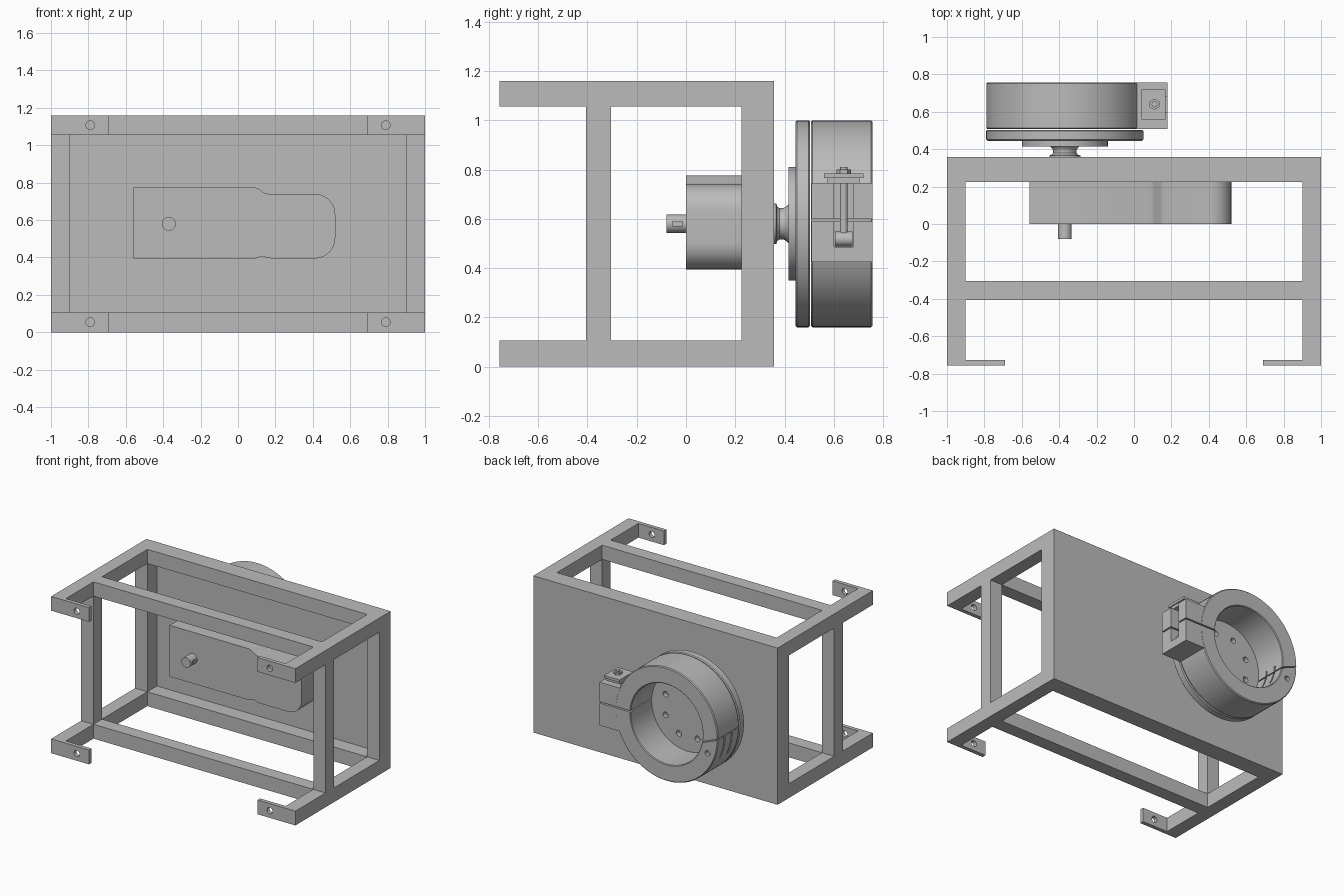
import bpy, bmesh, math
from mathutils import Matrix, Vector

cube = bpy.data.objects.get("Cube")
if cube:
    bpy.data.objects.remove(cube, do_unlink=True)

grey = bpy.data.materials.new("plain grey")
grey.use_nodes = True
GREY = (0.5, 0.5, 0.5, 1)
grey.diffuse_color = GREY
grey.node_tree.nodes["Principled BSDF"].inputs["Base Color"].default_value = GREY

AX, AZ = -0.37, 0.58          # drive axis, running along y
BACK = 0.357                  # rear face of the frame


def finish(name, bm):
    bmesh.ops.recalc_face_normals(bm, faces=bm.faces)
    mesh = bpy.data.meshes.new(name)
    bm.to_mesh(mesh)
    bm.free()
    mesh.materials.append(grey)
    ob = bpy.data.objects.new(name, mesh)
    bpy.context.collection.objects.link(ob)
    return ob


def box(name, x, y, z):
    bm = bmesh.new()
    bmesh.ops.create_cube(bm, size=1)
    for v in bm.verts:
        v.co = [(a[0] + a[1]) / 2 + c * (a[1] - a[0]) for a, c in zip((x, y, z), v.co)]
    return finish(name, bm)


def rod(name, start, end, r, sides=32):
    start, end = Vector(start), Vector(end)
    axis = end - start
    turn = axis.to_track_quat('Z', 'Y').to_matrix().to_4x4()
    bm = bmesh.new()
    bmesh.ops.create_cone(bm, cap_ends=True, segments=sides, radius1=r, radius2=r,
                          depth=axis.length,
                          matrix=Matrix.Translation((start + end) / 2) @ turn)
    return finish(name, bm)


def prism(name, points, y0, y1):
    bm = bmesh.new()
    face = bm.faces.new([bm.verts.new((x, y0, z)) for x, z in points])
    out = bmesh.ops.extrude_face_region(bm, geom=[face])
    moved = [g for g in out["geom"] if isinstance(g, bmesh.types.BMVert)]
    bmesh.ops.translate(bm, verts=moved, vec=(0, y1 - y0, 0))
    return finish(name, bm)


def lathe(name, profile, sides=96, closed=False):
    """Spin (radius, y) points round the drive axis."""
    bm = bmesh.new()
    vs = [bm.verts.new((AX + r, y, AZ)) for r, y in profile]
    edges = [bm.edges.new(p) for p in zip(vs, vs[1:])]
    if closed:
        edges.append(bm.edges.new((vs[-1], vs[0])))
    bmesh.ops.spin(bm, geom=vs + edges, cent=(AX, 0, AZ), axis=(0, 1, 0),
                   angle=math.tau, steps=sides)
    bmesh.ops.remove_doubles(bm, verts=bm.verts, dist=1e-5)
    return finish(name, bm)


def combine(ob, tools, operation='DIFFERENCE'):
    for tool in tools:
        mod = ob.modifiers.new("cut", 'BOOLEAN')
        mod.operation, mod.solver, mod.object = operation, 'EXACT', tool
        bpy.context.view_layer.objects.active = ob
        bpy.ops.object.modifier_apply(modifier=mod.name)
        bpy.data.objects.remove(tool, do_unlink=True)


def smooth(*obs):
    bpy.ops.object.select_all(action='DESELECT')
    for ob in obs:
        ob.select_set(True)
    bpy.context.view_layer.objects.active = obs[0]
    bpy.ops.object.shade_smooth_by_angle(angle=math.radians(30))


# Frame: a block hollowed out into bars, rear panel and four mounting tabs
frame = box("frame", (-1, 1), (-0.757, BACK), (0, 1.16))
inner, tall, mid = (-0.9, 0.9), (-0.2, 1.4), (0.106, 1.055)
rear_bay, front_bay = (-0.305, 0.225), (-0.728, -0.405)
combine(frame, [
    box("cut", inner, (-0.9, 0.337), mid),
    box("cut", inner, rear_bay, tall),
    box("cut", inner, front_bay, tall),
    box("cut", (-0.69, 0.69), (-0.9, -0.7), tall),
    box("cut", (-1.2, 1.2), rear_bay, mid),
    box("cut", (-1.2, 1.2), (-0.9, front_bay[1]), mid),
])
combine(frame, [rod("cut", (x, -0.8, z), (x, -0.7, z), 0.023)
                for x in (-0.79, 0.79) for z in (0.054, 1.107)])

# Motor housing and its short shaft
def corner(cx, cz, r, start):
    return [(cx + r * math.cos(math.radians(start - a)),
             cz + r * math.sin(math.radians(start - a))) for a in range(0, 91, 9)]

outline = [(-0.56, 0.395), (-0.56, 0.775), (0.09, 0.775), (0.11, 0.768), (0.14, 0.745), (0.16, 0.74)]
outline += corner(0.41, 0.63, 0.11, 90) + corner(0.41, 0.505, 0.11, 0)
outline += [(0.18, 0.395), (0.15, 0.4), (0.13, 0.407), (0.11, 0.4), (0.09, 0.395)]
motor = prism("motor_housing", outline, 0, 0.337)
shaft = rod("motor_shaft", (AX, -0.08, AZ), (AX, 0.01, AZ), 0.037)
combine(shaft, [box("cut", (AX + 0.025, AX + 0.1), (-0.055, -0.015), (AZ - 0.01, AZ + 0.01))])

# Output neck, hub disc and clamp base plate
neck = lathe("output_neck", [(0, 0.35), (0.083, 0.35), (0.083, 0.366), (0.07, 0.37),
                             (0.063, 0.38), (0.063, 0.395), (0.07, 0.408), (0.085, 0.42), (0, 0.42)])
hub = lathe("hub_disc", [(0, 0.415), (0.23, 0.415), (0.23, 0.45), (0, 0.45)])
base = lathe("clamp_base", [(0, 0.445), (0.414, 0.445), (0.42, 0.451), (0.42, 0.497),
                            (0.414, 0.503), (0, 0.503)])
holes = []
for k in range(8):
    a = math.radians(22.5 + 45 * k)
    x, z = AX + 0.2 * math.cos(a), AZ + 0.2 * math.sin(a)
    holes.append(rod("cut", (x, 0.47, z), (x, 0.55, z), 0.021, 20))
combine(base, holes)

# Clamp ring with a lug, split through the lug and at the hinge
Y0, Y1 = 0.508, 0.757
ring = lathe("clamp_ring", [(0.295, Y0), (0.414, Y0), (0.42, Y0 + 0.006), (0.42, Y1 - 0.006),
                            (0.414, Y1), (0.3, Y1), (0.295, Y1 - 0.005)], closed=True)
combine(ring, [box("lug", (-0.02, 0.18), (Y0 + 0.001, Y1 - 0.001), (0.425, 0.745))], 'UNION')
combine(ring, [
    box("cut", (-0.15, 0.3), (0.4, 0.9), (0.59, 0.6)),
    box("cut", (0.075, 0.3), (0.6, 0.68), (0.485, 0.9)),
    prism("cut", [(AX - 0.27, AZ - 0.067), (AX - 0.27, AZ - 0.059),
                  (AX - 0.45, AZ + 0.014), (AX - 0.45, AZ + 0.006)], 0.4, 0.9),
])
combine(ring, [box("cut", (AX - 0.45, AX - 0.25), (y, y + 0.012), (0.4, 0.57)) for y in (0.585, 0.67)])
combine(ring, [rod("cut", (AX - 0.336, 0.73, AZ - 0.125), (AX - 0.336, 0.8, AZ - 0.125), 0.02, 20)])

# Swing bolt that closes the clamp
BX, BY = 0.11, 0.64
pad = box("bolt_pad", (0.045, 0.16), (0.575, 0.705), (0.743, 0.766))
washer = box("bolt_plate", (0.04, 0.168), (0.56, 0.72), (0.766, 0.784))
nut = rod("bolt_nut", (BX, BY, 0.784), (BX, BY, 0.8), 0.03, 6)
bolt = rod("swing_bolt", (BX, BY, 0.5), (BX, BY, 0.81), 0.016)
eye = rod("bolt_eye", (BX, 0.605, 0.518), (BX, 0.675, 0.518), 0.03)

smooth(frame, motor, shaft, neck, hub, base, ring, bolt, eye)
